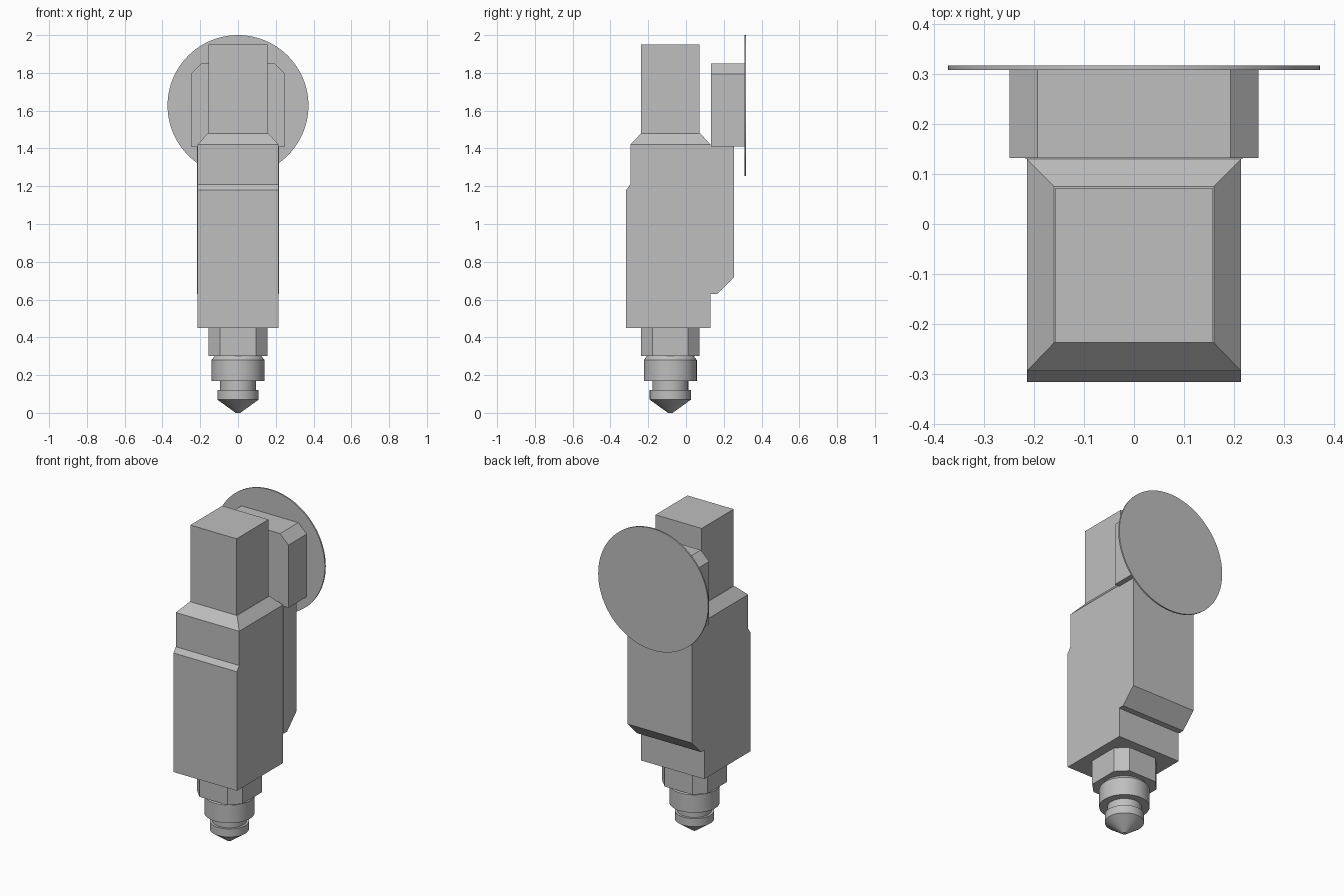
import bpy, bmesh
from math import cos, sin, pi, radians

if "Cube" in bpy.data.objects:
    bpy.data.objects.remove(bpy.data.objects["Cube"], do_unlink=True)

grey = bpy.data.materials.new("machine grey")
grey.use_nodes = True
colour = (0.52, 0.52, 0.52, 1)
grey.diffuse_color = colour
grey.node_tree.nodes["Principled BSDF"].inputs["Base Color"].default_value = colour

AXIS_Y = -0.083   # shared vertical axis of nozzle, nut and head


def finish(name, bm, smooth=False):
    bmesh.ops.recalc_face_normals(bm, faces=bm.faces)
    mesh = bpy.data.meshes.new(name)
    bm.to_mesh(mesh)
    bm.free()
    mesh.materials.append(grey)
    obj = bpy.data.objects.new(name, mesh)
    bpy.context.collection.objects.link(obj)
    if smooth:
        bpy.ops.object.select_all(action='DESELECT')
        obj.select_set(True)
        bpy.context.view_layer.objects.active = obj
        bpy.ops.object.shade_smooth_by_angle(angle=radians(30))
    return obj


def loft(name, rings, smooth=False):
    """Skin a stack of equal-length point rings and cap both ends."""
    bm = bmesh.new()
    loops = [[bm.verts.new(p) for p in ring] for ring in rings]
    n = len(loops[0])
    for a, b in zip(loops, loops[1:]):
        for i in range(n):
            j = (i + 1) % n
            bm.faces.new((a[i], a[j], b[j], b[i]))
    bm.faces.new(loops[0])
    bm.faces.new(loops[-1])
    return finish(name, bm, smooth)


def rect(x, y0, y1, z):
    return [(-x, y0, z), (x, y0, z), (x, y1, z), (-x, y1, z)]


def circle(r, z, n=64):
    return [(r * cos(2 * pi * i / n), AXIS_Y + r * sin(2 * pi * i / n), z)
            for i in range(n)]


# Main housing: stepped front, sloping shoulder
loft("main_housing", [rect(0.215, y0, 0.13, z) for y0, z in
                      [(-0.317, 0.45), (-0.317, 1.18), (-0.295, 1.21), (-0.295, 1.42)]]
     + [rect(0.16, -0.238, 0.075, 1.48)])

# Square head block
loft("head_block", [rect(0.157, -0.238, 0.072, z) for z in (1.47, 1.95)])

# Rear plate with angled lower edge
rear = [(0.13, 0.63), (0.165, 0.63), (0.255, 0.72), (0.255, 1.42), (0.13, 1.42)]
loft("rear_plate", [[(x, y, z) for y, z in rear] for x in (-0.218, 0.218)])

# Rear bracket with chamfered top corners
half = [(0.25, 1.41), (0.25, 1.795), (0.193, 1.85)]
outline = half + [(-x, z) for x, z in reversed(half)]
loft("rear_bracket", [[(x, y, z) for x, z in outline] for y in (0.132, 0.31)])

# Thin round mounting disc
loft("mounting_disc", [[(0.373 * cos(2 * pi * i / 96), y, 1.627 + 0.373 * sin(2 * pi * i / 96))
                        for i in range(96)] for y in (0.309, 0.318)], True)

# Nut: square with chamfered corners
a, b = 0.155, 0.094
nut = [(b, -a), (a, -b), (a, b), (b, a), (-b, a), (-a, b), (-a, -b), (-b, -a)]
loft("nut", [[(x, y + AXIS_Y, z) for x, y in nut] for z in (0.3, 0.455)])

# Turned nozzle: tip, groove and collar
profile = [(0.012, 0), (0.109, 0.07), (0.109, 0.12), (0.095, 0.12), (0.095, 0.17),
           (0.14, 0.17), (0.14, 0.28), (0.121, 0.305)]
loft("nozzle", [circle(r, z) for r, z in profile], True)
